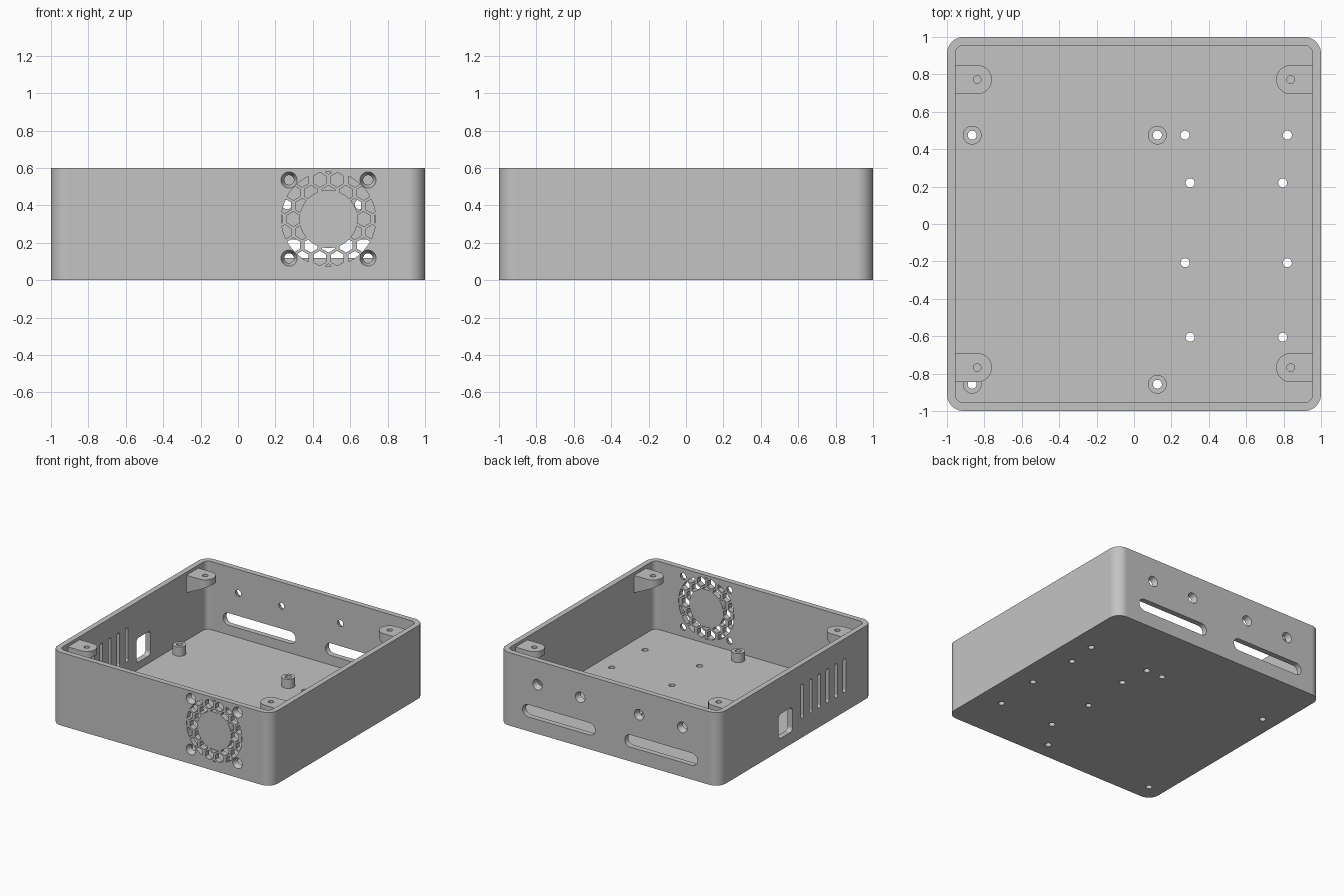
import bpy, bmesh
from math import pi, cos, sin, radians
from mathutils import Vector

cube = bpy.data.objects.get("Cube")
if cube:
    bpy.data.objects.remove(cube, do_unlink=True)

grey = bpy.data.materials.new("plain_grey")
grey.use_nodes = True
grey.diffuse_color = (0.55, 0.55, 0.55, 1)
grey.node_tree.nodes["Principled BSDF"].inputs["Base Color"].default_value = (0.55, 0.55, 0.55, 1)

WALL, FLOOR, TOP = 0.045, 0.04, 0.6

# Wall frames: (along, up, depth into the wall) -> position
def front(u, v, d): return Vector((u, d - 1, v))
def back(u, v, d): return Vector((u, 1 - d, v))
def side(u, v, d): return Vector((d - 1, u, v))
def flat(u, v, d): return Vector((u, v, d))


# 2D outlines
def circle(u, v, r, n=32, start=0.0):
    return [(u + r * cos(start + 2 * pi * i / n), v + r * sin(start + 2 * pi * i / n)) for i in range(n)]


def rounded(u, v, w, h, r, n=10):
    pts = []
    for k, (sx, sy) in enumerate(((1, 1), (-1, 1), (-1, -1), (1, -1))):
        for i in range(n + 1):
            a = (k + i / n) * pi / 2
            pts.append((u + sx * (w / 2 - r) + r * cos(a), v + sy * (h / 2 - r) + r * sin(a)))
    return pts


# Mesh helpers
def loft(bm, a, b):
    va, vb = [bm.verts.new(p) for p in a], [bm.verts.new(p) for p in b]
    bm.faces.new(va)
    bm.faces.new(vb)
    for i in range(len(va)):
        j = (i + 1) % len(va)
        bm.faces.new((va[i], va[j], vb[j], vb[i]))


def prism(bm, frame, pts, d0, d1):
    loft(bm, [frame(u, v, d0) for u, v in pts], [frame(u, v, d1) for u, v in pts])


def finish(bm, name):
    bmesh.ops.remove_doubles(bm, verts=bm.verts, dist=1e-5)
    bmesh.ops.recalc_face_normals(bm, faces=bm.faces)
    me = bpy.data.meshes.new(name)
    bm.to_mesh(me)
    bm.free()
    ob = bpy.data.objects.new(name, me)
    me.materials.append(grey)
    bpy.context.scene.collection.objects.link(ob)
    return ob


def activate(ob):
    bpy.ops.object.select_all(action='DESELECT')
    ob.select_set(True)
    bpy.context.view_layer.objects.active = ob


def combine(ob, other, op='DIFFERENCE'):
    activate(ob)
    m = ob.modifiers.new("cut", 'BOOLEAN')
    m.operation, m.object, m.solver = op, other, 'EXACT'
    bpy.ops.object.modifier_apply(modifier=m.name)


# Open tray: rounded block hollowed from above
bm = bmesh.new()
prism(bm, flat, rounded(0, 0, 2, 2, 0.09), 0, TOP)
tray = finish(bm, "case_tray")
bm = bmesh.new()
prism(bm, flat, rounded(0, 0, 2 - 2 * WALL, 2 - 2 * WALL, 0.045), FLOOR, TOP + 0.1)
cavity = finish(bm, "cavity_cutter")
combine(tray, cavity)

# Wall openings: cable slots, side vents, square port, countersunk screws
bm = bmesh.new()
for u in (0.456, -0.474):
    prism(bm, back, rounded(u, 0.168, 0.66, 0.1, 0.0499), -0.02, 0.08)
for i in range(6):
    prism(bm, side, rounded(-0.08 - 0.11 * i, 0.298, 0.036, 0.28, 0.0179, 6), -0.02, 0.08)
prism(bm, side, rounded(0.136, 0.2, 0.18, 0.2, 0.03), -0.02, 0.08)
FAN = (0.484, 0.327)
screws = [(front, FAN[0] + 0.211 * i, FAN[1] + 0.209 * j) for i in (-1, 1) for j in (-1, 1)]
screws += [(back, u, 0.405) for u in (0.65, 0.262, -0.274, -0.666)]
for frame, u, v in screws:
    loft(bm, [frame(*p, -0.01) for p in circle(u, v, 0.047)],
         [frame(*p, 0.055) for p in circle(u, v, 0.022)])
openings = finish(bm, "opening_cutter")
combine(tray, openings)

# Honeycomb fan grille: hexagon columns limited to a ring
bm = bmesh.new()
prism(bm, front, circle(*FAN, 0.252, 64), -0.02, 0.08)
grille = finish(bm, "grille_cutter")
bm = bmesh.new()
prism(bm, front, circle(*FAN, 0.155, 64), -0.04, 0.1)
hub = finish(bm, "hub_cutter")
bm = bmesh.new()
for row in range(-4, 5):
    for col in range(-4, 5):
        u = FAN[0] + 0.0938 * (col + 0.5 * (row % 2))
        prism(bm, front, circle(u, FAN[1] + 0.07 * row, 0.0395, 6, pi / 6), -0.03, 0.09)
cells = finish(bm, "cell_cutter")
combine(grille, hub)
combine(grille, cells, 'INTERSECT')
combine(tray, grille)

# Circuit board standoffs on the floor
posts = [(x, y) for x in (-0.865, 0.125) for y in (0.475, -0.857)]
bm = bmesh.new()
for x, y in posts:
    prism(bm, flat, circle(x, y, 0.05), FLOOR - 0.01, 0.115)
standoffs = finish(bm, "standoffs")

# Drilled holes through floor and standoffs
drill = posts + [(x, y) for x in (0.273, 0.82) for y in (0.475, -0.207)]
drill += [(x, y) for x in (0.3, 0.795) for y in (0.22, -0.605)]
bm = bmesh.new()
for x, y in drill:
    prism(bm, flat, circle(x, y, 0.024), -0.05, 0.2)
floor_holes = finish(bm, "floor_hole_cutter")
combine(tray, floor_holes)
combine(standoffs, floor_holes)

# Lid screw tabs: rounded end, sloping underside, blind hole
TAB_Z, R, CX = 0.575, 0.078, 0.838
tab_bm, hole_bm = bmesh.new(), bmesh.new()
for s in (-1, 1):
    for y in (0.772, -0.768):
        pts = [(0.975, y - R)]
        pts += [(CX - R * sin(pi * i / 16), y - R * cos(pi * i / 16)) for i in range(17)]
        pts += [(0.975, y + R)]
        loft(tab_bm, [Vector((s * u, v, TAB_Z)) for u, v in pts],
             [Vector((s * u, v, TAB_Z - 0.05 - 0.48 * (u - CX + R))) for u, v in pts])
        prism(hole_bm, flat, circle(s * CX, y, 0.021), TAB_Z - 0.07, TAB_Z + 0.05)
tabs = finish(tab_bm, "lid_tabs")
tab_holes = finish(hole_bm, "tab_hole_cutter")
combine(tabs, tab_holes)

for cutter in (cavity, openings, grille, hub, cells, floor_holes, tab_holes):
    bpy.data.objects.remove(cutter, do_unlink=True)

# Smooth curved faces, crisp edges
for ob in (tray, standoffs, tabs):
    activate(ob)
    bpy.ops.object.shade_smooth_by_angle(angle=radians(30))
    m = ob.modifiers.new("normals", 'WEIGHTED_NORMAL')
    m.keep_sharp = True
